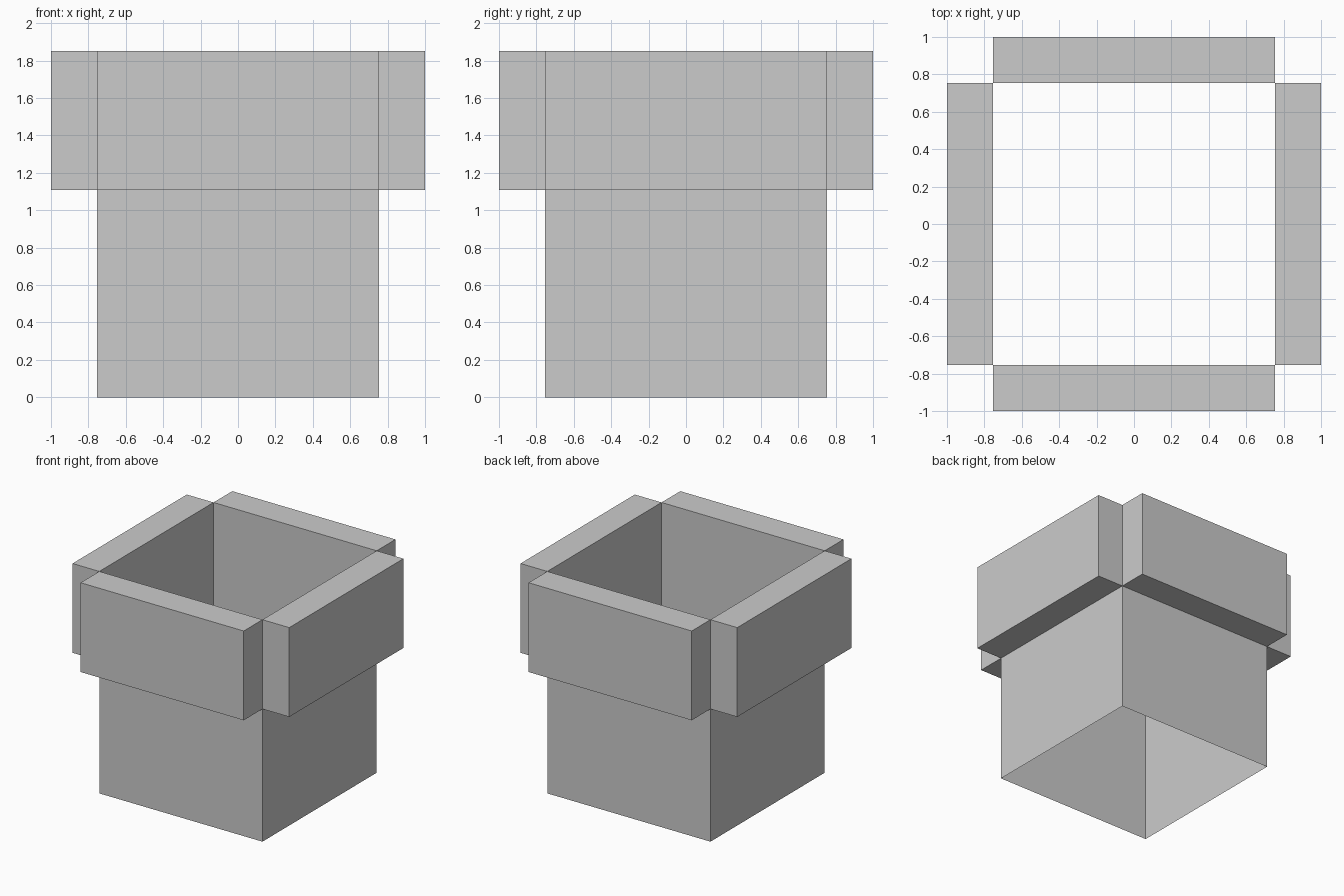
import bpy, bmesh
from math import pi
from mathutils import Matrix

if "Cube" in bpy.data.objects:
    bpy.data.objects.remove(bpy.data.objects["Cube"])

W = 0.753               # half width of the body
R = 1.0                 # outer reach of the rim blocks
Z0, Z1 = 1.107, 1.852   # rim bottom and top


def make_box(name, lo, hi, open_axis, open_values, turn=0.0):
    """Box between two corners, leaving out faces that lie at open_values on open_axis."""
    bm = bmesh.new()
    bmesh.ops.create_cube(bm, size=1)
    for v in bm.verts:
        v.co = [lo[i] if v.co[i] < 0 else hi[i] for i in range(3)]
    bmesh.ops.recalc_face_normals(bm, faces=bm.faces)
    gone = [f for f in bm.faces
            if any(all(abs(v.co[open_axis] - o) < 1e-5 for v in f.verts)
                   for o in open_values)]
    bmesh.ops.delete(bm, geom=gone, context='FACES')
    bm.transform(Matrix.Rotation(turn, 4, 'Z'))
    mesh = bpy.data.meshes.new(name)
    bm.to_mesh(mesh)
    bm.free()
    ob = bpy.data.objects.new(name, mesh)
    bpy.context.collection.objects.link(ob)
    return ob


# Thin-walled square body, open at top and bottom
make_box("body", (-W, -W, 0), (W, W, Z1), 2, (0, Z1))

# Four rim blocks, each backed by the body wall
for i, side in enumerate(("front", "right", "back", "left")):
    make_box(side + "_rim_block", (-W, -R, Z0), (W, -W, Z1), 1, (-W,), i * pi / 2)
